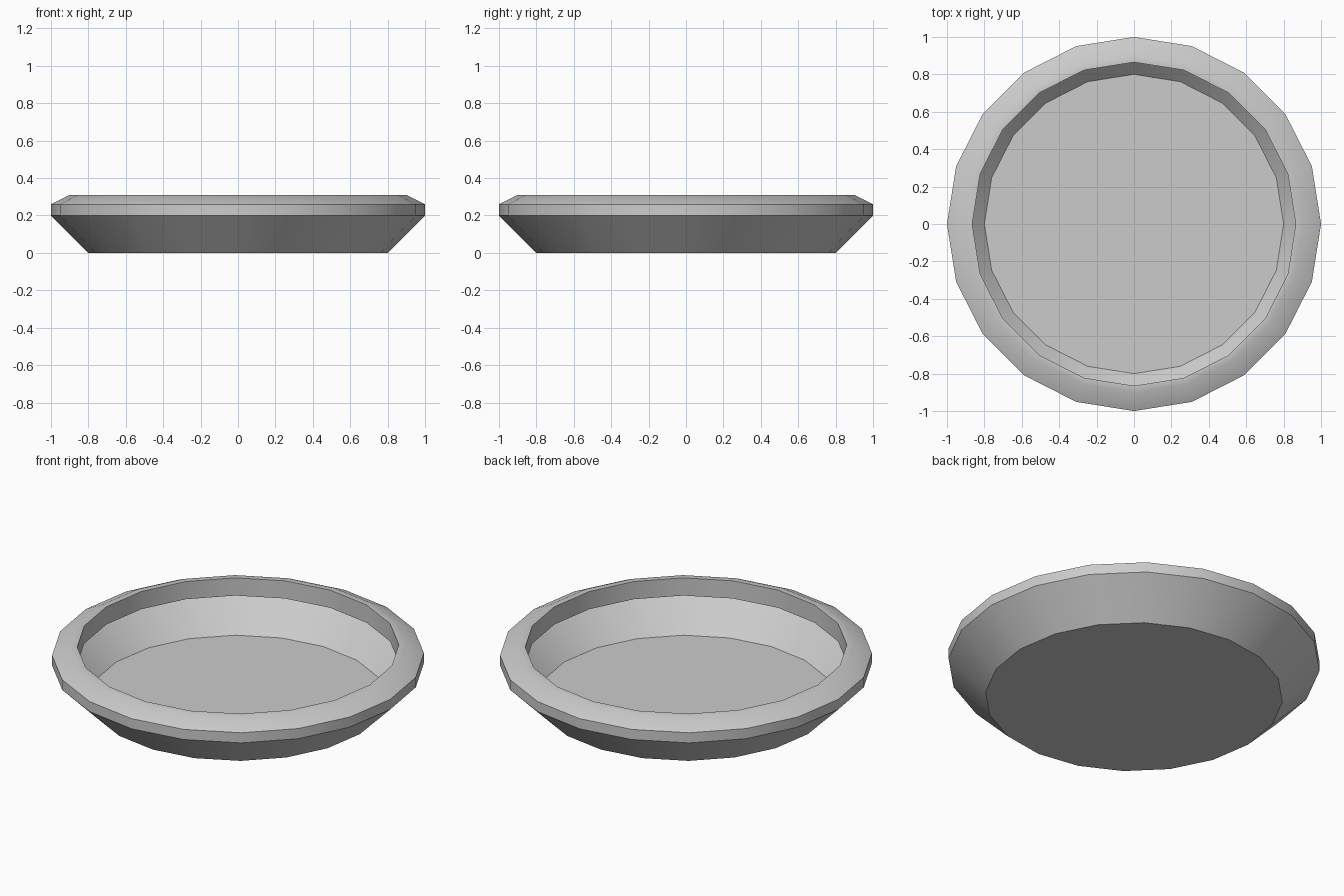
import bpy, bmesh, math

if "Cube" in bpy.data.objects:
    bpy.data.objects.remove(bpy.data.objects["Cube"])

SIDES = 20


def ring(bm, r, z):
    step = 2 * math.pi / SIDES
    return [bm.verts.new((r * math.cos(i * step), r * math.sin(i * step), z))
            for i in range(SIDES)]


bm = bmesh.new()

# Profile (radius, height): thin flared wall, chamfered rim, inner lip
profile = [(0.80, 0.0), (1.0, 0.20), (1.0, 0.26), (0.90, 0.31),
           (0.865, 0.31), (0.865, 0.205)]
rings = [ring(bm, r, z) for r, z in profile]


def bridge(a, b):
    for i in range(SIDES):
        j = (i + 1) % SIDES
        bm.faces.new((a[i], a[j], b[j], b[i]))


for lower, upper in zip(rings, rings[1:]):
    bridge(lower, upper)

# Underside of the rim, back to the top of the wall
bridge(rings[-1], rings[1])

# Flat base
bm.faces.new(rings[0][::-1])

mesh = bpy.data.meshes.new("dish")
bm.to_mesh(mesh)
bm.free()
dish = bpy.data.objects.new("dish", mesh)
bpy.context.collection.objects.link(dish)

# Soft sides, crisp rim edges
bpy.context.view_layer.objects.active = dish
dish.select_set(True)
bpy.ops.object.shade_smooth_by_angle(angle=math.radians(30))
